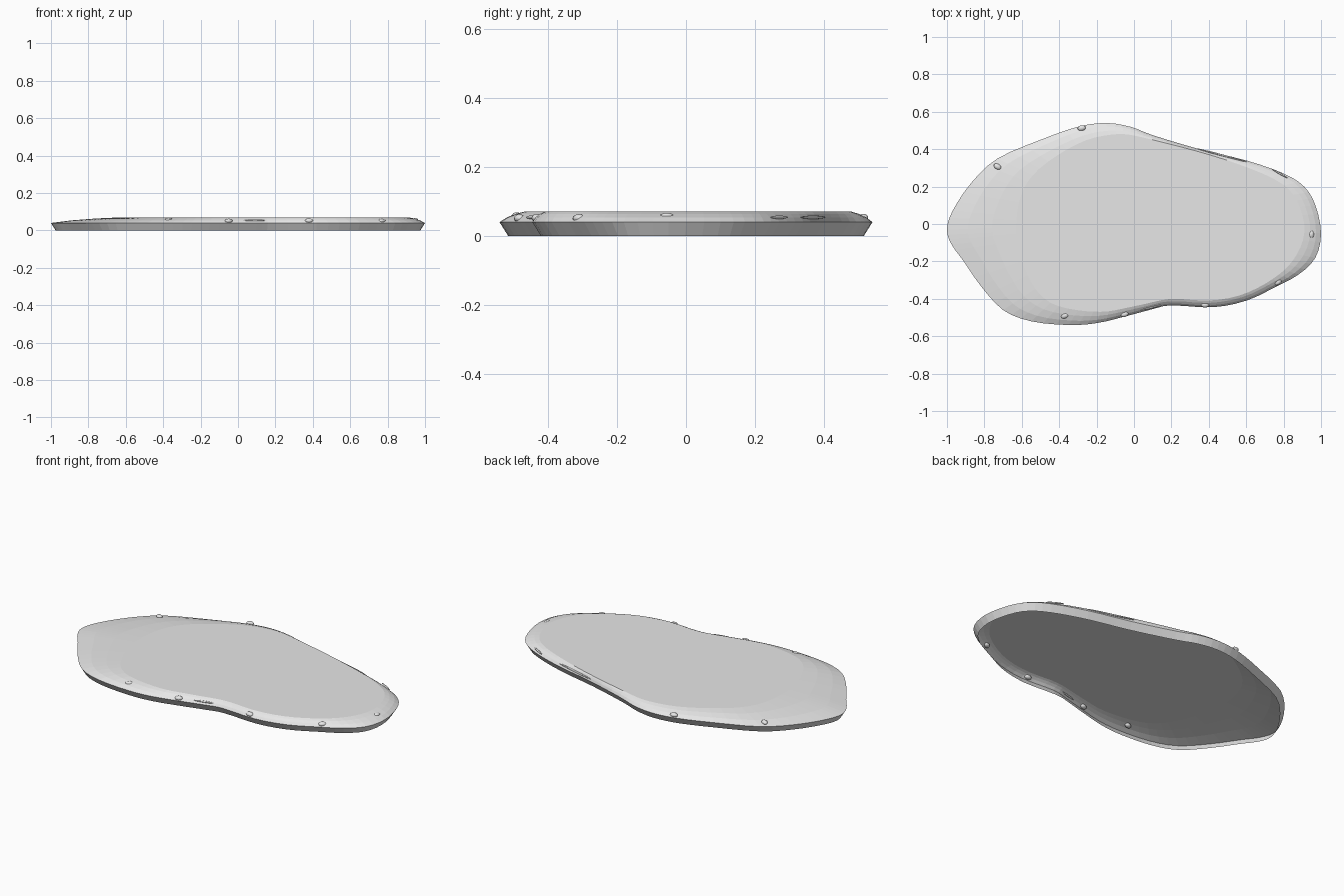
import bpy, bmesh, math
from mathutils import Vector

cube = bpy.data.objects.get("Cube")
if cube:
    bpy.data.objects.remove(cube, do_unlink=True)

stone = bpy.data.materials.new("pale grey stone")
stone.use_nodes = True
colour = (0.8, 0.8, 0.8, 1)
stone.diffuse_color = colour
stone.node_tree.nodes["Principled BSDF"].inputs["Base Color"].default_value = colour

# Plan outlines: widest rim and flat crown
RIM = [(-1, -.03), (-.97, .07), (-.87, .22), (-.73, .35), (-.5, .45), (-.3, .52),
       (-.15, .54), (-.02, .52), (.1, .475), (.35, .4), (.6, .34), (.8, .27),
       (.91, .2), (.97, .1), (1, -.05), (.97, -.18), (.88, -.27), (.75, -.34),
       (.6, -.41), (.42, -.445), (.2, -.435), (.1, -.455), (-.05, -.495),
       (-.2, -.53), (-.35, -.54), (-.55, -.52), (-.7, -.46), (-.82, -.33),
       (-.91, -.2), (-.975, -.11)]
CROWN = [(-.63, 0), (-.56, .24), (-.32, .42), (-.1, .48), (.1, .45), (.5, .34),
         (.8, .21), (.9, .05), (.9, -.1), (.8, -.25), (.6, -.37), (.4, -.41),
         (.2, -.4), (0, -.44), (-.2, -.47), (-.45, -.42), (-.58, -.25)]


def smooth_loop(points, steps):
    """Closed Catmull-Rom curve through the points."""
    pts, out = [Vector(p) for p in points], []
    n = len(pts)
    for i in range(n):
        a, b, c, d = (pts[(i + k) % n] for k in (-1, 0, 1, 2))
        for s in range(steps):
            t = s / steps
            out.append(b + (c - a) * t / 2 + (a * 2 - b * 5 + c * 4 - d) * t * t / 2
                       + (b * 3 - a - c * 3 + d) * t ** 3 / 2)
    return out


def ray_hit(loop, direction):
    """Where a ray from the centre crosses the loop."""
    for a, b in zip(loop, loop[1:] + loop[:1]):
        da, db = direction.cross(a), direction.cross(b)
        if da * db <= 0 and da != db:
            hit = a.lerp(b, da / (da - db))
            if hit.dot(direction) > 0:
                return hit
    return direction


rim = smooth_loop(RIM, 3)
crown_loop = smooth_loop(CROWN, 4)
crown = [ray_hit(crown_loop, p.normalized()) for p in rim]


def offset_in(loop, distance):
    """Move a clockwise loop inward by a fixed distance."""
    result = []
    for i, p in enumerate(loop):
        tangent = (loop[(i + 1) % len(loop)] - loop[i - 1]).normalized()
        result.append(p + Vector((tangent.y, -tangent.x)) * distance)
    return result


def blend(t):
    return [a.lerp(b, t) for a, b in zip(rim, crown)]


# Open-bottomed shell: undercut wall, rounded shoulder, flat crown
rings = [(offset_in(rim, .025), 0), (rim, .04), (blend(.3), .054),
         (blend(.65), .064), (crown, .07)]
bm = bmesh.new()
levels = [[bm.verts.new((p.x, p.y, z)) for p in loop] for loop, z in rings]
count = len(rim)
for low, high in zip(levels, levels[1:]):
    for i in range(count):
        j = (i + 1) % count
        bm.faces.new((low[j], low[i], high[i], high[j]))
bm.faces.new(reversed(levels[-1]))
bm.normal_update()
mesh = bpy.data.meshes.new("stone_shell")
bm.to_mesh(mesh)
bm.free()
shell = bpy.data.objects.new("stone_shell", mesh)
bpy.context.collection.objects.link(shell)
mesh.materials.append(stone)


def lump(name, x, y, z, size, turn):
    """Small ellipsoid set through the shoulder."""
    bpy.ops.mesh.primitive_uv_sphere_add(segments=12, ring_count=8, location=(x, y, z))
    ob = bpy.context.object
    ob.name = name
    ob.scale = size
    ob.rotation_euler.z = math.radians(turn)
    ob.data.materials.append(stone)
    bpy.ops.object.shade_smooth()


# Pebbles embedded around the shoulder
for x, y, z, turn in [(-.73, .307, .05, -30), (-.28, .513, .052, 10),
                      (-.37, -.49, .056, 20), (-.05, -.482, .051, 20),
                      (.38, -.432, .052, 0), (.77, -.31, .051, 40),
                      (.948, -.055, .055, 90)]:
    lump("shoulder_pebble", x, y, z, (.022, .015, .012), turn)

# Thin flakes lying along the shoulder
for x, y, length, turn in [(-.06, .505, .035, -8), (.47, .368, .14, -15),
                           (.78, .27, .05, -30), (.09, -.448, .06, 14)]:
    lump("shoulder_flake", x, y, .054, (length, .005, .005), turn)
